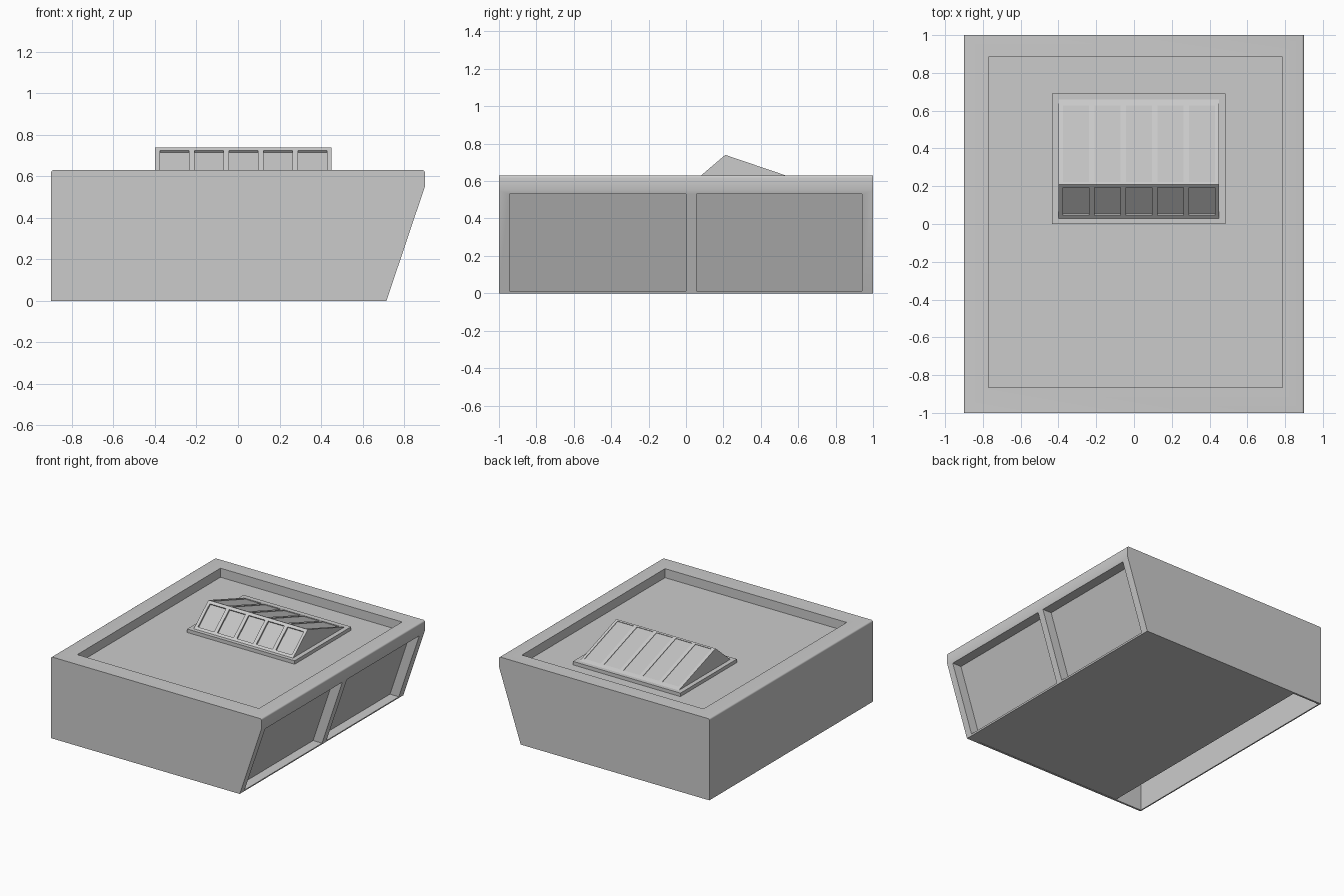
import bpy, bmesh
from math import sin, cos, pi
from mathutils import Vector

if "Cube" in bpy.data.objects:
    bpy.data.objects.remove(bpy.data.objects["Cube"], do_unlink=True)


def material(name, value):
    m = bpy.data.materials.new(name)
    m.use_nodes = True
    m.diffuse_color = (value, value, value, 1)
    m.node_tree.nodes["Principled BSDF"].inputs["Base Color"].default_value = (value, value, value, 1)
    return m


WALL = material("light grey", 0.6)
GLASS = material("pane grey", 0.55)


def prism(name, profile, lo, hi, axis="y", mat=WALL):
    """Extrude a closed profile along y (points are x, z) or x (points are y, z)."""
    bm = bmesh.new()
    ends = []
    for t in (lo, hi):
        ends.append([bm.verts.new((a, t, b) if axis == "y" else (t, a, b)) for a, b in profile])
    bm.faces.new(ends[0])
    bm.faces.new(ends[1][::-1])
    n = len(profile)
    for i in range(n):
        j = (i + 1) % n
        bm.faces.new((ends[0][i], ends[1][i], ends[1][j], ends[0][j]))
    bmesh.ops.recalc_face_normals(bm, faces=bm.faces)
    mesh = bpy.data.meshes.new(name)
    bm.to_mesh(mesh)
    bm.free()
    mesh.materials.append(mat)
    ob = bpy.data.objects.new(name, mesh)
    bpy.context.collection.objects.link(ob)
    return ob


def box(name, x, y, z, mat=WALL):
    return prism(name, [(x[0], z[0]), (x[1], z[0]), (x[1], z[1]), (x[0], z[1])], y[0], y[1], "y", mat)


def cut(target, cutters):
    """Subtract each cutter, bake the result and remove the cutters."""
    for c in cutters:
        c.hide_render = True
        mod = target.modifiers.new("cut", "BOOLEAN")
        mod.operation, mod.solver, mod.object = "DIFFERENCE", "EXACT", c
    deps = bpy.context.evaluated_depsgraph_get()
    deps.update()
    baked = bpy.data.meshes.new_from_object(target.evaluated_get(deps))
    target.modifiers.clear()
    target.data = baked
    for c in cutters:
        bpy.data.objects.remove(c, do_unlink=True)


def smooth(ob):
    bpy.ops.object.select_all(action="DESELECT")
    ob.select_set(True)
    bpy.context.view_layer.objects.active = ob
    bpy.ops.object.shade_smooth_by_angle(angle=0.5)


def lean(z):
    """Outer x of the leaning window wall at height z."""
    return 0.715 + 0.336 * z


def slab(z0, z1, inner, outer):
    return [(lean(z0) + inner, z0), (lean(z0) + outer, z0),
            (lean(z1) + outer, z1), (lean(z1) + inner, z1)]


# Body with softly rounded roof edges
R = 0.012
arc = [(R * cos(k * pi / 8), R * sin(k * pi / 8)) for k in range(5)]
outline = [(-0.9, 0), (0.715, 0), (0.9, 0.55)]
outline += [(0.9 - R + a, 0.63 - R + b) for a, b in arc]
outline += [(-0.9 + R - a, 0.63 - R + b) for a, b in arc[::-1]]
body = prism("building_shell", outline, -1, 1)

# Roof well, hollow inside and window openings
bays = [(-0.945, 0.0), (0.055, 0.94)]
inside = [(-0.89, -0.1), (lean(-0.1) - 0.1, -0.1), (lean(0.53) - 0.1, 0.53), (-0.89, 0.53)]
cutters = [box("roof_cutter", (-0.77, 0.785), (-0.865, 0.885), (0.56, 0.8)),
           prism("inside_cutter", inside, -0.985, 0.985)]
cutters += [prism("window_cutter", slab(0.012, 0.53, -0.08, 0.1), a, b) for a, b in bays]
cut(body, cutters)
smooth(body)

# Window panes and floor
for side, (a, b) in zip(("front", "back"), bays):
    prism(side + "_window_pane", slab(0.012, 0.53, -0.081, -0.076), a, b, "y", GLASS)
box("floor", (-0.66, 0.63), (-0.99, 0.99), (0.002, 0.012))

# Skylight curb and pitched frame
box("skylight_curb", (-0.435, 0.485), (0, 0.69), (0.555, 0.587))
front_foot, ridge, back_foot = Vector((0.03, 0.587)), Vector((0.21, 0.74)), Vector((0.66, 0.587))
frame = prism("skylight_frame", [front_foot, ridge, back_foot], -0.4, 0.45, "x")

# Five sunken panes on each slope
pane_cutters = []
slopes = [("front", front_foot, ridge, 0.09, 0.9, 0.014),
          ("back", back_foot, ridge, 0.07, 0.97, 0.006)]
for side, foot, top, low, high, depth in slopes:
    run = top - foot
    out = Vector((-run.y, run.x)).normalized()
    if out.y < 0:
        out = -out
    p, q = foot + run * low, foot + run * high

    def layer(d0, d1):
        return [p + out * d0, q + out * d0, q + out * d1, p + out * d1]

    for i in range(5):
        x = -0.376 + i * 0.1665
        pane_cutters.append(prism("pane_cutter", layer(-depth, 0.02), x, x + 0.139, "x"))
        prism(f"{side}_skylight_pane_{i + 1}", layer(-depth - 0.001, -depth + 0.002),
              x, x + 0.139, "x", GLASS)
cut(frame, pane_cutters)
